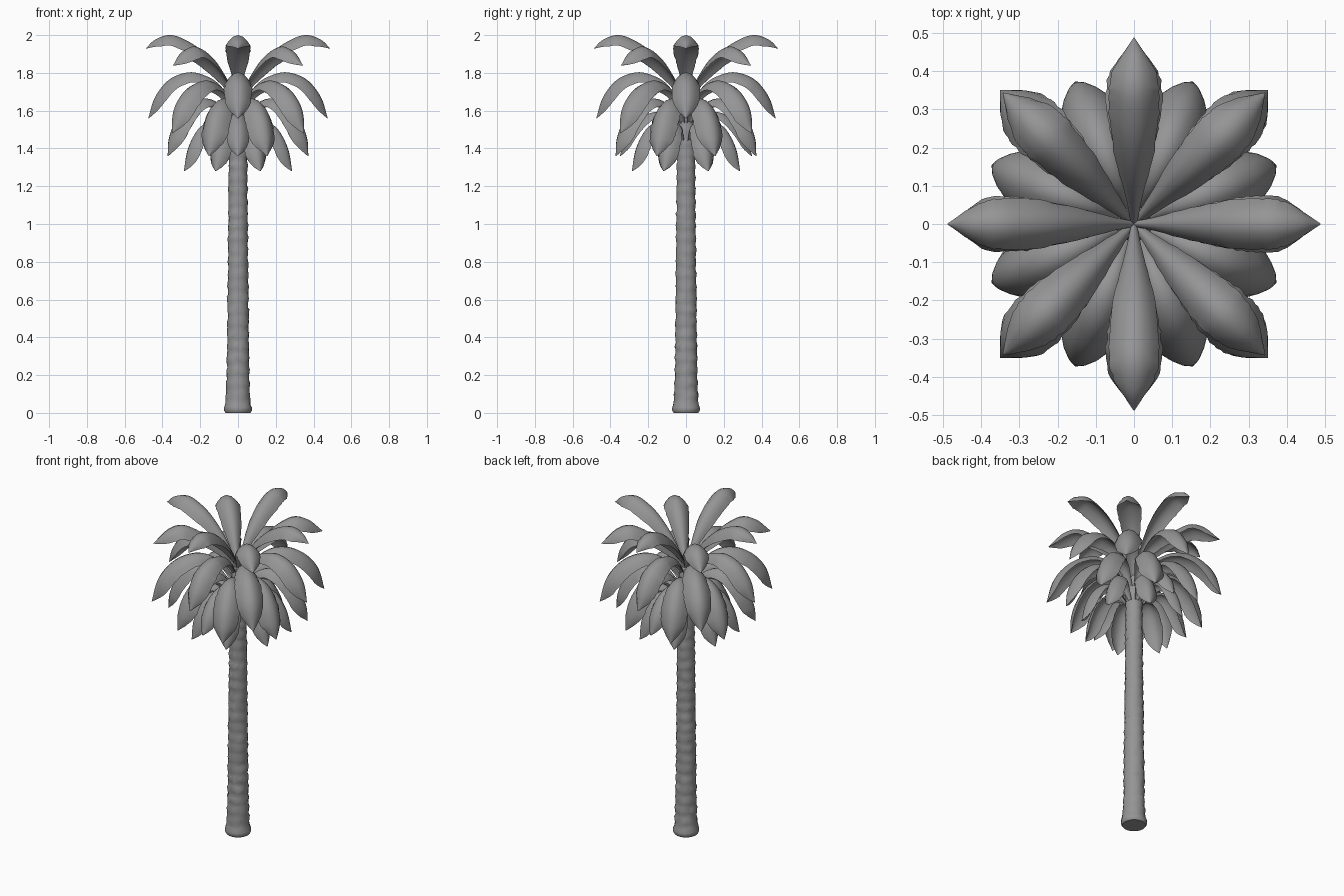
import bpy, bmesh, math, random
from mathutils import Vector

if "Cube" in bpy.data.objects:
    bpy.data.objects.remove(bpy.data.objects["Cube"])

random.seed(4)
grey = bpy.data.materials.new("plain grey")
grey.diffuse_color = (0.30, 0.30, 0.30, 1)
grey.use_nodes = True
grey.node_tree.nodes["Principled BSDF"].inputs["Base Color"].default_value = grey.diffuse_color


def finish(bm, name, angle):
    bmesh.ops.recalc_face_normals(bm, faces=bm.faces)
    me = bpy.data.meshes.new(name)
    bm.to_mesh(me)
    bm.free()
    me.materials.append(grey)
    ob = bpy.data.objects.new(name, me)
    bpy.context.collection.objects.link(ob)
    bpy.ops.object.select_all(action='DESELECT')
    ob.select_set(True)
    bpy.context.view_layer.objects.active = ob
    bpy.ops.object.shade_smooth_by_angle(angle=math.radians(angle))


def skin(bm, rings):
    """Bridge successive closed rings of points and cap the ends."""
    vs = [[bm.verts.new(p) for p in ring] for ring in rings]
    n = len(vs[0])
    for a, b in zip(vs, vs[1:]):
        for i in range(n):
            j = (i + 1) % n
            bm.faces.new((a[i], a[j], b[j], b[i]))
    bm.faces.new(vs[0][::-1])
    bm.faces.new(vs[-1])


def lerp_keys(keys, t):
    for (t0, a), (t1, b) in zip(keys, keys[1:]):
        if t <= t1:
            return a + (b - a) * (t - t0) / (t1 - t0)
    return keys[-1][1]


def smooth_path(pts, steps=5):
    """Catmull-Rom curve through (radius, height) points."""
    p = [Vector(q) for q in pts]
    p = [2 * p[0] - p[1]] + p + [2 * p[-1] - p[-2]]
    out = []
    for a, b, c, d in zip(p, p[1:], p[2:], p[3:]):
        for s in range(steps):
            t = s / steps
            out.append(0.5 * (2 * b + (c - a) * t + (2 * a - 5 * b + 4 * c - d) * t * t
                              + (3 * b - a - 3 * c + d) * t ** 3))
    return out + [p[-2]]


LEAF_WIDTH = [(0, .12), (.12, .27), (.25, .5), (.4, .77), (.55, .95), (.68, 1),
              (.8, .96), (.88, .8), (.94, .5), (1, .02)]
US = [-1, -.75, -.4, 0, .4, .75, 1]


def frond(bm, path, angle, half_width):
    """Arched leaf with drooping sides and a thicker middle."""
    pts = smooth_path(path)
    lens = [0]
    for a, b in zip(pts, pts[1:]):
        lens.append(lens[-1] + (b - a).length)
    out = Vector((math.cos(angle), math.sin(angle), 0))
    side = Vector((-out.y, out.x, 0))
    rings = []
    for k, p in enumerate(pts):
        tan = (pts[min(k + 1, len(pts) - 1)] - pts[max(k - 1, 0)]).normalized()
        nrm = out * -tan.y + Vector((0, 0, tan.x))
        w = half_width * lerp_keys(LEAF_WIDTH, lens[k] / lens[-1])
        edge = random.uniform(.95, 1.03)
        centre = out * p.x + Vector((0, 0, p.y))
        top = [centre + side * (u * w * (edge if abs(u) == 1 else 1)) - nrm * (.85 * w * u * u)
               for u in US]
        under = [centre + side * (u * w) - nrm * (.85 * w * u * u + .25 * w * (1 - u * u) + .002)
                 for u in US[-2:0:-1]]
        rings.append(top + under)
    skin(bm, rings)


# Trunk: irregular bark rings on a wider lipped foot
R_KEYS = [(0, .066), (.012, .074), (.028, .074), (.06, .062), (.2, .057), (.6, .053),
          (1.0, .049), (1.5, .045), (1.6, .04), (1.66, .02)]
SIDES = 18
heights = [0, .012, .028]
z = .05
while z < 1.60:
    heights += [z, z + .025, z + .047]
    z += .064
heights.append(1.66)
rings = []
for k, h in enumerate(heights):
    body = 2 < k < len(heights) - 1
    flare = (0, .001, .004)[k % 3] if body else 0
    ring = []
    for i in range(SIDES):
        a = math.tau * i / SIDES
        r = lerp_keys(R_KEYS, h) + flare + (random.uniform(-.0015, .003) if body else 0)
        dz = random.uniform(-.008, .008) if body else 0
        ring.append((r * math.cos(a), r * math.sin(a), h + dz))
    rings.append(ring)
bm = bmesh.new()
skin(bm, rings)
finish(bm, "trunk", 40)

# Crown tiers: name, side profile (radius, height), half width, directions in degrees
CARDINAL = [0, 90, 180, 270]
DIAGONAL = [45, 135, 225, 315]
BETWEEN = [22.5 + 45 * i for i in range(8)]
TIERS = [
    ("top_fronds", [(.0, 1.67), (.1, 1.82), (.2, 1.925), (.3, 1.985), (.37, 2.0),
                    (.44, 1.975), (.488, 1.93)], .068, CARDINAL),
    ("upper_fronds", [(.0, 1.65), (.1, 1.78), (.2, 1.88), (.31, 1.938), (.4, 1.918),
                      (.485, 1.84)], .070, DIAGONAL),
    ("middle_fronds", [(.01, 1.61), (.1, 1.74), (.2, 1.795), (.28, 1.80), (.37, 1.76),
                       (.44, 1.67), (.475, 1.56)], .075, CARDINAL),
    ("drooping_fronds", [(.01, 1.58), (.1, 1.70), (.2, 1.755), (.3, 1.75), (.39, 1.70),
                         (.46, 1.61), (.495, 1.48)], .078, DIAGONAL),
    ("lower_fronds", [(.02, 1.52), (.1, 1.63), (.19, 1.665), (.28, 1.635), (.355, 1.55),
                      (.395, 1.45), (.403, 1.36)], .078, BETWEEN),
    ("bottom_fronds", [(.03, 1.43), (.09, 1.51), (.16, 1.54), (.23, 1.50), (.285, 1.40),
                       (.31, 1.28)], .062, BETWEEN),
    ("hanging_fronds", [(.03, 1.50), (.1, 1.58), (.18, 1.59), (.26, 1.54), (.32, 1.46),
                        (.35, 1.36)], .06, [90, 270]),
]
for name, path, width, angles in TIERS:
    bm = bmesh.new()
    for deg in angles:
        frond(bm, path, math.radians(deg), width)
    finish(bm, name, 50)
